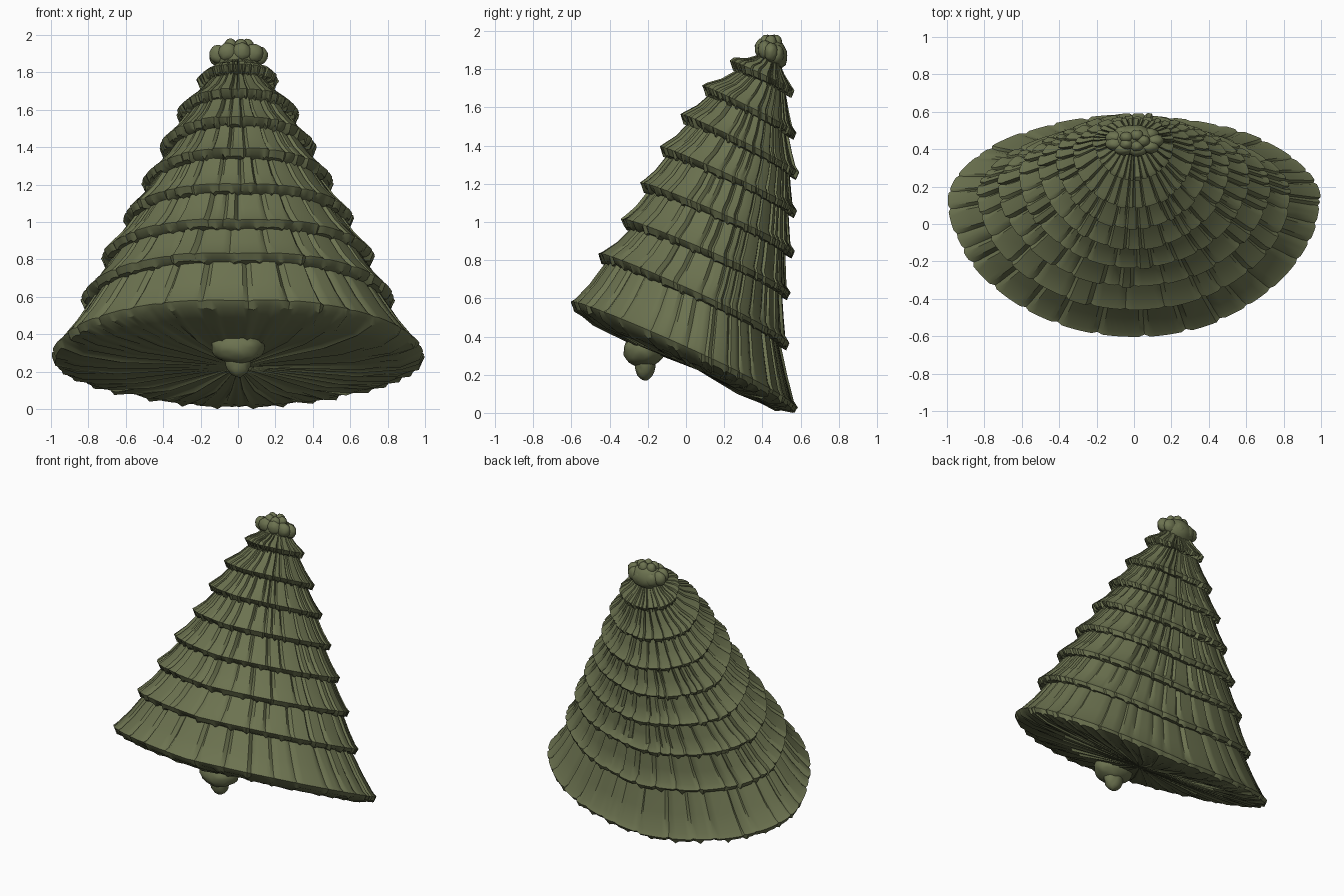
import bpy, bmesh, math, random
from mathutils import Vector

random.seed(4)
SEG = 220

cube = bpy.data.objects.get("Cube")
if cube:
    bpy.data.objects.remove(cube, do_unlink=True)

green = bpy.data.materials.new("olive green")
green.use_nodes = True
colour = (0.15, 0.17, 0.08, 1)
green.diffuse_color = colour
green.node_tree.nodes["Principled BSDF"].inputs["Base Color"].default_value = colour

# Each rim: front y, front z, back y, back z, half width
RIMS = [
    (0.36, 1.91, 0.52, 1.86, 0.14),
    (0.23, 1.84, 0.57, 1.68, 0.22),
    (0.08, 1.71, 0.58, 1.46, 0.33),
    (-0.03, 1.56, 0.595, 1.25, 0.42),
    (-0.14, 1.39, 0.585, 1.05, 0.515),
    (-0.24, 1.20, 0.57, 0.84, 0.62),
    (-0.34, 1.01, 0.55, 0.62, 0.73),
    (-0.465, 0.83, 0.54, 0.36, 0.84),
    (-0.605, 0.575, 0.585, 0.02, 1.0),
]


def rim_point(rim, i, inset, lift):
    """Point on a tilted lens-shaped rim, moved inward and along z."""
    fy, fz, by, bz, half = rim
    t = 2 * math.pi * i / SEG
    c, s = math.cos(t), math.sin(t)
    mid = fy + 0.62 * (by - fy)
    reach = (by - mid) if s > 0 else (mid - fy)
    y = mid + math.copysign(abs(s) ** 1.08, s) * reach
    slope = (bz - fz) / (by - fy)
    z = fz + slope * (y - fy) + 0.05 * half * abs(c)
    centre = Vector((0, mid, fz + slope * (mid - fy)))
    spoke = Vector((half * c, y, z)) - centre
    return centre + spoke * max(0.3, 1 - inset / spoke.length) + Vector((0, 0, lift))


def pleats(low, high):
    """Depth around the rim: random columns parted by deep grooves."""
    vals = []
    while len(vals) < SEG:
        vals += [1] + [random.uniform(0, 0.6)] * random.randint(low, high)
    return vals[:SEG]


def finish(bm, name, angle=35):
    bmesh.ops.recalc_face_normals(bm, faces=bm.faces)
    mesh = bpy.data.meshes.new(name)
    bm.to_mesh(mesh)
    bm.free()
    mesh.materials.append(green)
    ob = bpy.data.objects.new(name, mesh)
    bpy.context.collection.objects.link(ob)
    bpy.ops.object.select_all(action='DESELECT')
    ob.select_set(True)
    bpy.context.view_layer.objects.active = ob
    bpy.ops.object.shade_smooth_by_angle(angle=math.radians(angle))


def tier(name, upper, lower, last):
    """One skirt: tucked under the rim above, flaring to its own rim."""
    wide = pleats(3, 8)
    drop = pleats(4, 7)
    bm = bmesh.new()
    rings = [[] for _ in range(7)]
    for i in range(SEG):
        w = 0.028 * wide[i] - 0.004
        d = -0.025 * drop[i]
        top = rim_point(upper, i, 0.055 + w, -0.01)
        flare = rim_point(lower, i, 0.025 + w, 0.03)
        waist = top.lerp(flare, 0.55) - Vector((0, 0, 0.012))
        edge = rim_point(lower, i, 0.6 * w, 0.005)
        lip = rim_point(lower, i, 0.018 + 0.6 * w, d - 0.015)
        if last:
            under = rim_point(lower, i, 0.13, -0.05 - 0.015 * wide[i])
            core = rim_point(lower, i, 0.35, -0.05 - 0.02 * drop[i])
        else:
            under = rim_point(lower, i, 0.07 + w, -0.035)
            core = rim_point(lower, i, 0.14, -0.02)
        for ring, p in zip(rings, (top, waist, flare, edge, lip, under, core)):
            p.z = max(p.z, 0)
            ring.append(bm.verts.new(p))
    for a, b in zip(rings, rings[1:]):
        for i in range(SEG):
            j = (i + 1) % SEG
            bm.faces.new((a[i], a[j], b[j], b[i]))
    # Close the top and the underside
    for ring in (rings[0], rings[-1]):
        hub = bm.verts.new(sum((v.co for v in ring), Vector()) / SEG)
        for i in range(SEG):
            bm.faces.new((ring[i], ring[(i + 1) % SEG], hub))
    finish(bm, name)


for n, (upper, lower) in enumerate(zip(RIMS, RIMS[1:]), 1):
    tier(f"branch_tier_{n}", upper, lower, n == len(RIMS) - 1)


def lumps(name, spots):
    """Cluster of rounded lumps given as position, radii."""
    bm = bmesh.new()
    for pos, size in spots:
        made = bmesh.ops.create_icosphere(bm, subdivisions=3, radius=1)
        for v in made["verts"]:
            bump = 1 + random.uniform(-0.05, 0.05)
            v.co = Vector(pos) + Vector([a * b * bump for a, b in zip(v.co, size)])
    finish(bm, name, 50)


# Crown at the tip: a core ringed with small knobs
crown = [((0, 0.45, 1.87), (0.12, 0.08, 0.09))]
for k in range(9):
    t = 2 * math.pi * k / 9
    crown.append(((0.11 * math.cos(t), 0.445 + 0.05 * math.sin(t), 1.89 - 0.02 * math.sin(t)),
                  (0.05, 0.036, 0.05)))
for k in range(5):
    t = 2 * math.pi * k / 5
    crown.append(((0.05 * math.cos(t), 0.445 + 0.03 * math.sin(t), 1.94), (0.035, 0.03, 0.04)))
lumps("crown", crown)

# Stub of trunk hanging below the lowest tier
lumps("trunk_stub", [((0, -0.22, 0.33), (0.14, 0.11, 0.09)),
                     ((0, -0.215, 0.26), (0.07, 0.055, 0.09))])
